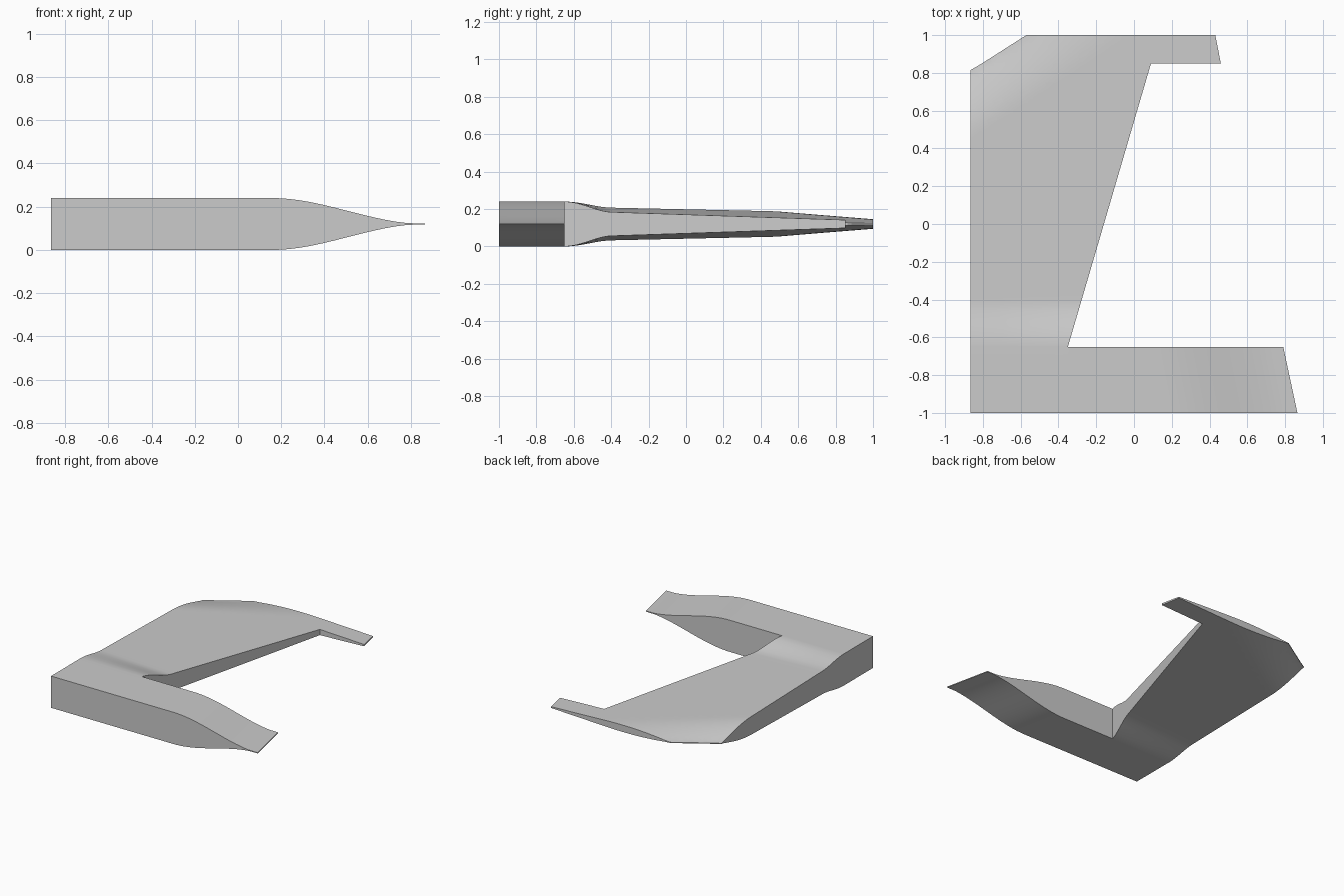
import bpy, bmesh, math
from mathutils import Vector

cube = bpy.data.objects.get("Cube")
if cube:
    bpy.data.objects.remove(cube, do_unlink=True)

MID, EDGE = 0.12, 0.003


def smooth(a, b, v):
    t = min(max((v - a) / (b - a), 0), 1)
    return t * t * (3 - 2 * t)


def half_thickness(x, y):
    # Front arm: full depth, easing to a sharp slanted tip
    arm = MID * (1 - smooth(0.16, 0.86, x + 0.2 * (y + 1)))
    # Swept panel: thins evenly, and rounds off towards the clipped corner
    panel = 0.088 - 0.04 * (x + 0.87) - 0.022 * (y + 0.42)
    clip = 0.535 * (x + 0.87) - 0.845 * (y - 0.81)
    panel *= math.sin(math.pi / 2 * min(max(clip / 0.3, 0), 1))
    blend = smooth(-0.65, -0.4, y)
    return max(EDGE, arm * (1 - blend) + panel * blend)


# Plan outline, split into convex pieces
points = dict(
    a=(-0.865, -1), b=(-0.35, -1), c=(0.865, -1), d=(0.79, -0.65),
    e=(-0.35, -0.65), f=(-0.865, -0.65), g=(0.09, 0.85), h=(0.46, 0.85),
    i=(0.43, 1), j=(0.09, 1), k=(-0.57, 1), l=(-0.805, 0.85), m=(-0.865, 0.815))
bm = bmesh.new()
verts = {n: bm.verts.new((*p, 0)) for n, p in points.items()}
for piece in ("abef", "bcde", "feglm", "lgjk", "ghij"):
    bm.faces.new([verts[n] for n in piece])


def cut(origin, normal):
    bmesh.ops.bisect_plane(bm, geom=bm.verts[:] + bm.edges[:] + bm.faces[:],
                           dist=1e-5, plane_co=origin, plane_no=normal)


# Slice the plan finely enough for the curved surfaces
for n in range(1, 40):
    cut((0, -1 + n * 0.05, 0), (0, 1, 0))
    cut((-0.865 + n * 0.05, 0, 0), (1, 0.2, 0))
for n in range(10):
    cut((0, -0.64 + n * 0.025, 0), (0, 1, 0))
    cut((-0.865 + n * 0.018, 0.815 - n * 0.028, 0), (0.535, -0.845, 0))

# Raise the upper skin and lower the under skin about the mid plane
bmesh.ops.triangulate(bm, faces=[f for f in bm.faces if len(f.verts) > 4])
lower = bm.verts[:]
result = bmesh.ops.extrude_face_region(bm, geom=bm.faces[:], use_keep_orig=True)
upper = [v for v in result["geom"] if isinstance(v, bmesh.types.BMVert)]
for group, sign in ((lower, -1), (upper, 1)):
    for v in group:
        v.co.z = MID + sign * half_thickness(v.co.x, v.co.y)
bmesh.ops.recalc_face_normals(bm, faces=bm.faces[:])

mesh = bpy.data.meshes.new("swept_fin")
bm.to_mesh(mesh)
bm.free()
fin = bpy.data.objects.new("swept_fin", mesh)
bpy.context.collection.objects.link(fin)

grey = bpy.data.materials.new("plain_grey")
grey.use_nodes = True
colour = (0.6, 0.6, 0.6, 1)
grey.diffuse_color = colour
grey.node_tree.nodes["Principled BSDF"].inputs["Base Color"].default_value = colour
mesh.materials.append(grey)

bpy.context.view_layer.objects.active = fin
fin.select_set(True)
bpy.ops.object.shade_smooth_by_angle(angle=math.radians(30))
